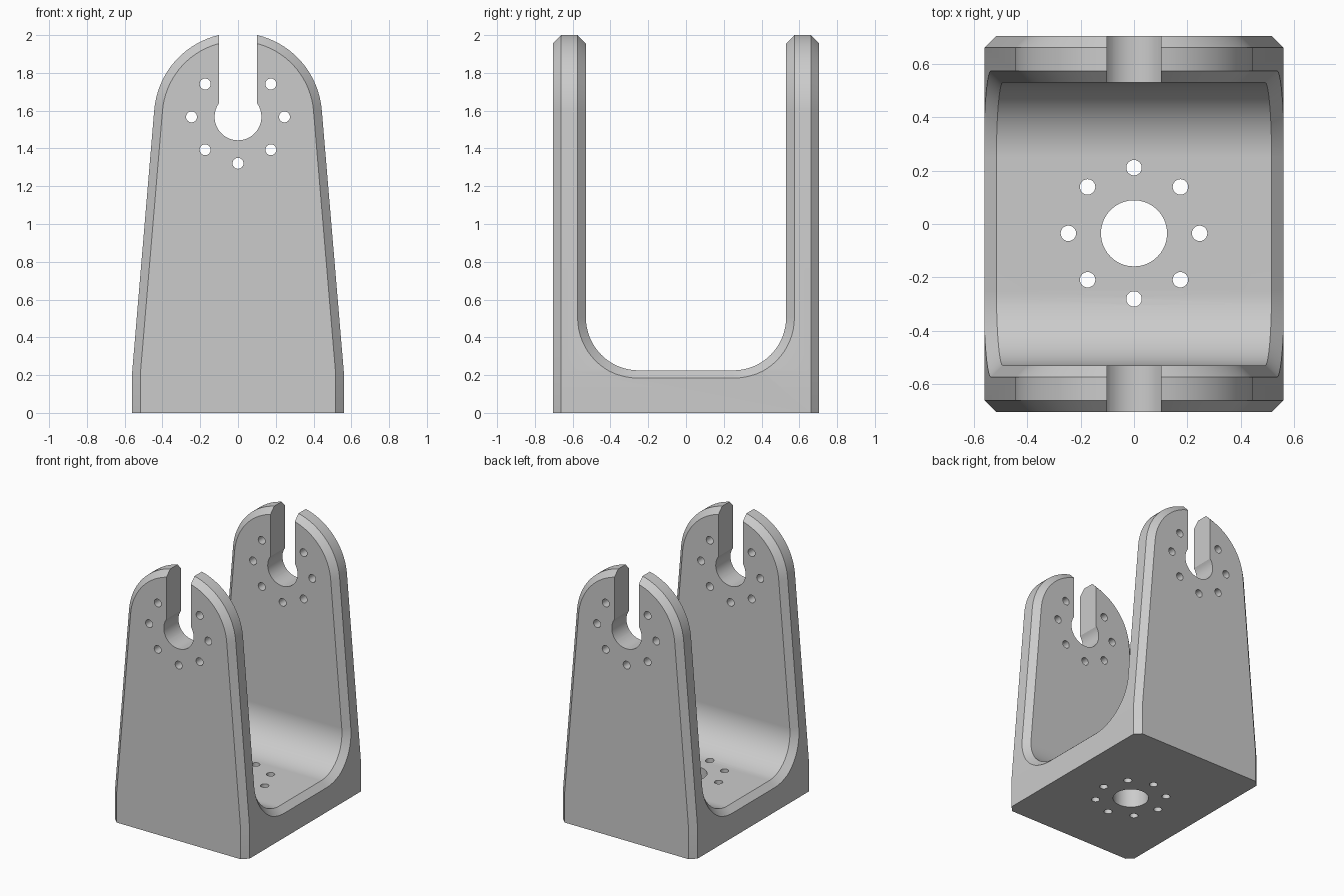
import bpy, bmesh
from math import pi, sin, cos, atan2, acos, hypot
from mathutils import Vector

cube = bpy.data.objects.get("Cube")
if cube:
    bpy.data.objects.remove(cube, do_unlink=True)

HALF_W, HALF_D, TOP = 0.56, 0.705, 2.0
CH = 0.044                      # chamfer width
PIVOT_Z, ROUND_R = 1.567, 0.445  # rounded arm tops
KNEE_Z = 0.22
INNER_Y, FLOOR_Z, FILLET = 0.53, 0.225, 0.28
BORE_R, RING_R, HOLE_R, SLOT = 0.124, 0.246, 0.029, 0.101
BASE_Y = -0.035


def arc(cx, cy, r, a0, a1, n):
    return [(cx + r * cos(a0 + (a1 - a0) * i / n),
             cy + r * sin(a0 + (a1 - a0) * i / n)) for i in range(n + 1)]


def circle(cx, cy, r, n=32):
    return arc(cx, cy, r, 0, 2 * pi, n)[:-1]


def add_prism(bm, pts, axis, lo, hi):
    """Extrude a 2D outline along the given axis."""
    place = {"x": lambda a, b, h: (h, a, b),
             "y": lambda a, b, h: (a, h, b),
             "z": lambda a, b, h: (a, b, h)}[axis]
    low = bm.faces.new([bm.verts.new(place(a, b, lo)) for a, b in pts])
    out = bmesh.ops.extrude_face_region(bm, geom=[low], use_keep_orig=True)
    shift = Vector(place(0, 0, hi - lo))
    for v in out["geom"]:
        if isinstance(v, bmesh.types.BMVert):
            v.co += shift
    bmesh.ops.recalc_face_normals(bm, faces=bm.faces)


def chamfer(bm, edges):
    bmesh.ops.bevel(bm, geom=edges, offset=CH, offset_type='OFFSET',
                    segments=1, profile=0.5, affect='EDGES', clamp_overlap=False)


def make_object(name, bm):
    mesh = bpy.data.meshes.new(name)
    bm.to_mesh(mesh)
    bm.free()
    obj = bpy.data.objects.new(name, mesh)
    bpy.context.collection.objects.link(obj)
    return obj


def boolean(target, cutter, operation):
    cutter.hide_render = True
    mod = target.modifiers.new("cut", 'BOOLEAN')
    mod.object, mod.operation, mod.solver = cutter, operation, 'EXACT'
    bpy.context.view_layer.objects.active = target
    bpy.ops.object.modifier_apply(modifier=mod.name)
    bpy.data.objects.remove(cutter, do_unlink=True)


# Tapered block with a rounded top, chamfered front and back
away = hypot(HALF_W, PIVOT_Z - KNEE_Z)
tangent = atan2(KNEE_Z - PIVOT_Z, HALF_W) + acos(ROUND_R / away)
foot = (ROUND_R + sin(tangent) * PIVOT_Z) / cos(tangent)
outline = [(-foot, 0), (foot, 0)] + arc(0, PIVOT_Z, ROUND_R, tangent, pi - tangent, 40)
bm = bmesh.new()
add_prism(bm, outline, "y", -HALF_D, HALF_D)
chamfer(bm, [e for e in bm.edges
             if abs(e.verts[0].co.y - e.verts[1].co.y) < 0.01
             and max(v.co.z for v in e.verts) > 0.01])
bracket = make_object("clevis_bracket", bm)

# U-shaped channel between the arms
right_fillet = arc(INNER_Y - FILLET, FLOOR_Z + FILLET, FILLET, -pi / 2, 0, 16)
channel = right_fillet + [(INNER_Y, TOP + 0.3), (-INNER_Y, TOP + 0.3)]
channel += [(-y, z) for y, z in reversed(right_fillet)]
bm = bmesh.new()
add_prism(bm, channel, "x", -1, 1)
boolean(bracket, make_object("channel_cutter", bm), 'DIFFERENCE')

# Chamfer the whole inner rim of the channel
bm = bmesh.new()
bm.from_mesh(bracket.data)
bmesh.ops.remove_doubles(bm, verts=bm.verts, dist=0.0001)
chamfer(bm, [e for e in bm.edges
             if all(abs(v.co.y) < INNER_Y + 0.005 for v in e.verts)
             and e.calc_face_angle(0) > 0.6])
bm.to_mesh(bracket.data)
bm.free()

# Upright sides of the foot below the taper
reach = 0.05
side = [(HALF_W, HALF_D - CH), (HALF_W - CH - reach, HALF_D + reach)]
plan = side + [(-x, y) for x, y in reversed(side)]
plan += [(-x, -y) for x, y in side] + [(x, -y) for x, y in reversed(side)]
bm = bmesh.new()
add_prism(bm, plan, "z", -0.2, TOP + 0.2)
boolean(bracket, make_object("foot_trim", bm), 'INTERSECT')

# Keyhole slots and bolt circles through both arms and the floor
bm = bmesh.new()
open_angle = acos(SLOT / BORE_R)
keyhole = arc(0, PIVOT_Z, BORE_R, pi - open_angle, 2 * pi + open_angle, 32)
keyhole += [(SLOT, TOP + 0.3), (-SLOT, TOP + 0.3)]
add_prism(bm, keyhole, "y", -1, 1)
add_prism(bm, circle(0, BASE_Y, BORE_R, 40), "z", -0.2, 0.5)
for i in range(8):
    dx, dy = RING_R * cos(i * pi / 4), RING_R * sin(i * pi / 4)
    add_prism(bm, circle(dx, BASE_Y + dy, HOLE_R, 24), "z", -0.2, 0.5)
    if i != 2:
        add_prism(bm, circle(dx, PIVOT_Z + dy, HOLE_R, 24), "y", -1, 1)
boolean(bracket, make_object("hole_cutter", bm), 'DIFFERENCE')

# Single grey finish
grey = bpy.data.materials.new("plain grey")
grey.use_nodes = True
colour = (0.6, 0.6, 0.6, 1)
grey.diffuse_color = colour
grey.node_tree.nodes["Principled BSDF"].inputs["Base Color"].default_value = colour
bracket.data.materials.clear()
bracket.data.materials.append(grey)
for poly in bracket.data.polygons:
    poly.material_index = 0

# Smooth curves with crisp edges
bpy.ops.object.select_all(action='DESELECT')
bracket.select_set(True)
bpy.context.view_layer.objects.active = bracket
bpy.ops.object.shade_smooth_by_angle(angle=0.35)
weighted = bracket.modifiers.new("flat faces", 'WEIGHTED_NORMAL')
weighted.keep_sharp = True
